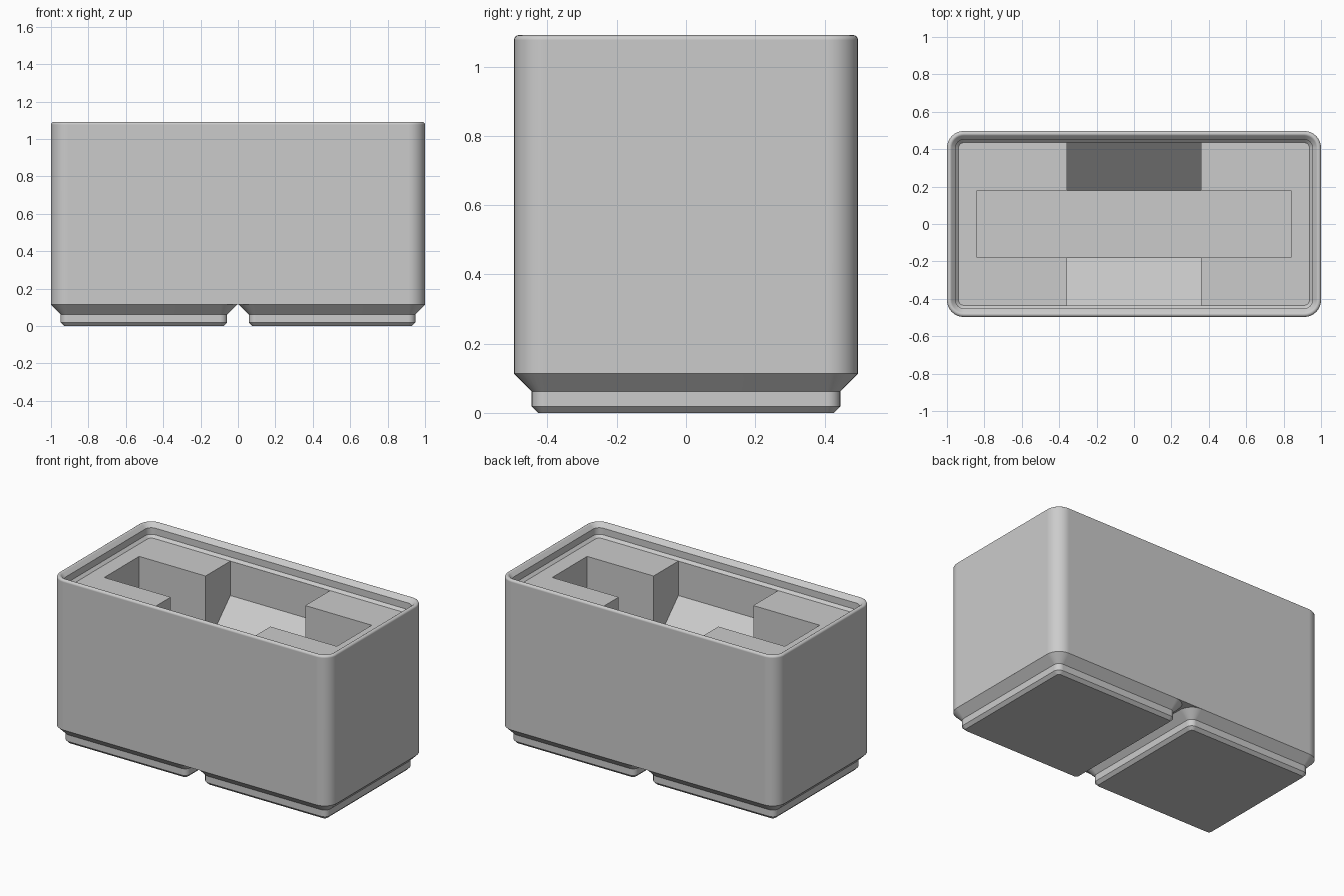
import bpy, bmesh, math
from math import cos, sin, radians

cube = bpy.data.objects.get("Cube")
if cube:
    bpy.data.objects.remove(cube, do_unlink=True)

S = 2 / 83.5                 # millimetres to model units
HX, HY, R = 41.75, 20.75, 3.75   # outer half sizes and corner radius
SEG = 8                      # segments per rounded corner

grey = bpy.data.materials.new("plain grey")
grey.use_nodes = True
grey.diffuse_color = (0.6, 0.6, 0.6, 1)
grey.node_tree.nodes["Principled BSDF"].inputs["Base Color"].default_value = (0.6, 0.6, 0.6, 1)


def finish(bm, name):
    bmesh.ops.recalc_face_normals(bm, faces=bm.faces)
    mesh = bpy.data.meshes.new(name)
    bm.to_mesh(mesh)
    bm.free()
    mesh.materials.append(grey)
    ob = bpy.data.objects.new(name, mesh)
    bpy.context.collection.objects.link(ob)
    return ob


def activate(ob):
    bpy.ops.object.select_all(action='DESELECT')
    ob.select_set(True)
    bpy.context.view_layer.objects.active = ob


def smooth(ob):
    activate(ob)
    bpy.ops.object.shade_smooth_by_angle(angle=radians(30))
    ob.modifiers.new("even_normals", 'WEIGHTED_NORMAL').keep_sharp = True


def loft(name, hx, hy, profile, cx=0, cap_top=True):
    """Stack rounded rectangles; profile holds (inset, height) pairs."""
    bm = bmesh.new()
    rings = []
    for inset, z in profile:
        r = R - inset
        ring = []
        for q, (sx, sy) in enumerate([(1, 1), (-1, 1), (-1, -1), (1, -1)]):
            for i in range(SEG + 1):
                a = radians(90) * (q + i / SEG)
                x = cx + sx * (hx - R) + r * cos(a)
                y = sy * (hy - R) + r * sin(a)
                ring.append(bm.verts.new((x * S, y * S, z * S)))
        rings.append(ring)
    n = len(rings[0])
    for a, b in zip(rings, rings[1:]):
        for i in range(n):
            j = (i + 1) % n
            bm.faces.new((a[i], a[j], b[j], b[i]))
    bm.faces.new(rings[0])
    if cap_top:
        bm.faces.new(rings[-1])
    return finish(bm, name)


def prism(name, half_width, outline):
    """Extrude a y-z outline symmetrically along x."""
    bm = bmesh.new()
    vs = [bm.verts.new((-half_width * S, y * S, z * S)) for y, z in outline]
    face = bm.faces.new(vs)
    ext = bmesh.ops.extrude_face_region(bm, geom=[face])
    moved = [v for v in ext["geom"] if isinstance(v, bmesh.types.BMVert)]
    bmesh.ops.translate(bm, verts=moved, vec=(2 * half_width * S, 0, 0))
    return finish(bm, name)


def cut(ob, cutter):
    mod = ob.modifiers.new("cut", 'BOOLEAN')
    mod.operation, mod.solver, mod.object = 'DIFFERENCE', 'EXACT', cutter
    activate(ob)
    bpy.ops.object.modifier_apply(modifier=mod.name)
    bpy.data.objects.remove(cutter, do_unlink=True)


# Body with rounded stacking lip and a recessed top deck
BASE, DECK, FLOOR = 4.75, 42, 22
rim = [(0.6 + 0.6 * cos(radians(a)), 44.95 + 0.6 * sin(radians(a)))
       for a in (180, 157.5, 135, 112.5, 90, 67.5, 45)]
body = loft("bin_body", HX, HY,
            [(0, BASE)] + rim + [(1.9, 44.5), (1.9, 42.7), (2.6, DECK)])

# Long pocket and the finger notches with sloped floors
SLOT, WALL, TOP = 7.5, 18.14, 43
bend = FLOOR + WALL - SLOT
cut(body, prism("slot_cutter", 35,
                [(-SLOT, TOP), (-SLOT, FLOOR - 0.01), (SLOT, FLOOR - 0.01), (SLOT, TOP)]))
cut(body, prism("notch_cutter", 15,
                [(-WALL, TOP), (-WALL, bend), (-SLOT, FLOOR),
                 (SLOT, FLOOR), (WALL, bend), (WALL, TOP)]))
smooth(body)

# Two stepped feet
for side, name in ((1, "left_foot"), (-1, "right_foot")):
    foot = loft(name, HY, HY,
                [(2.95, 0), (2.15, 0.8), (2.15, 2.6), (0, BASE)],
                cx=21 * side, cap_top=False)
    smooth(foot)
